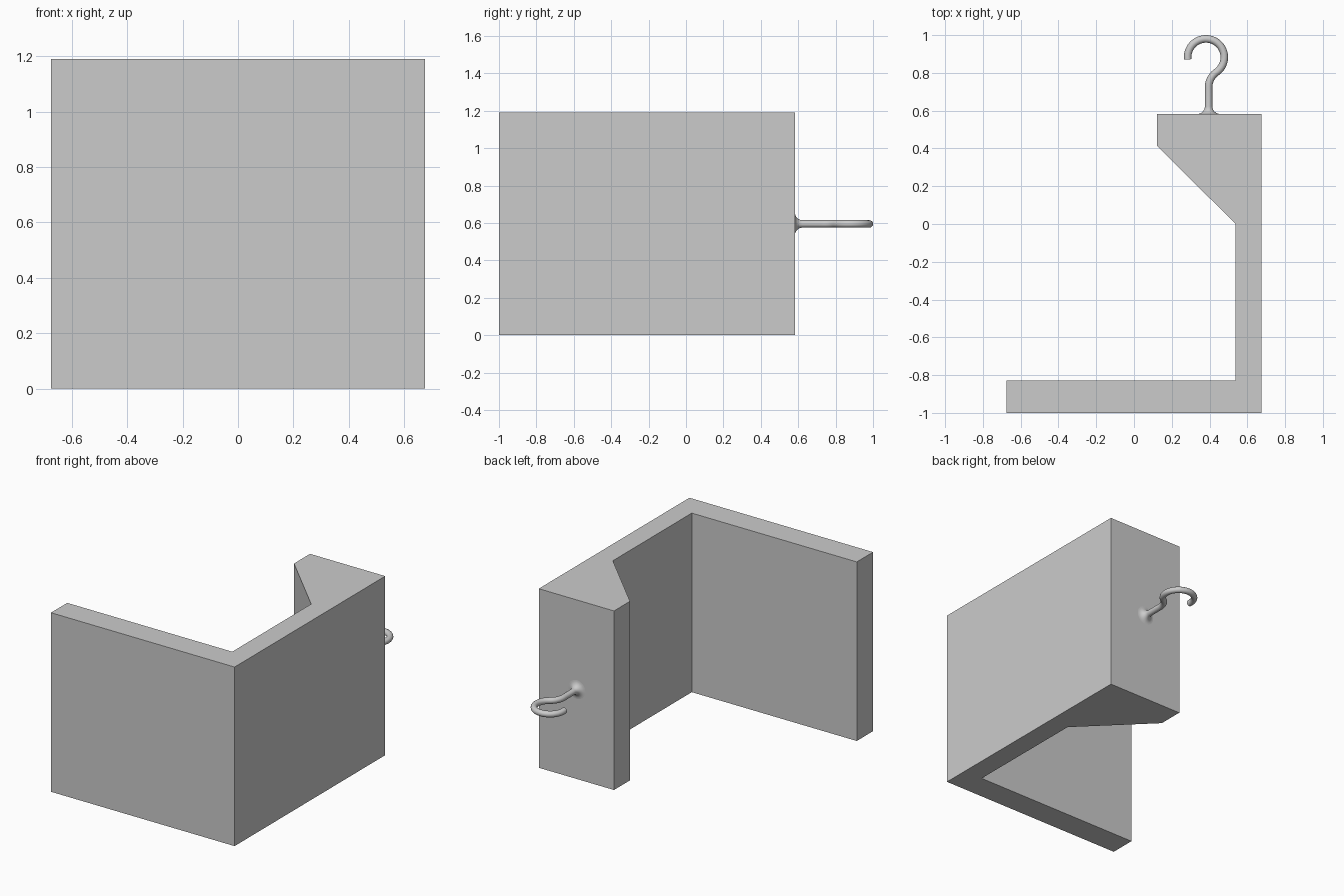
import bpy, bmesh
from math import sin, cos, radians, pi
from mathutils import Vector

cube = bpy.data.objects.get("Cube")
if cube:
    bpy.data.objects.remove(cube, do_unlink=True)

# One plain grey for everything
grey = bpy.data.materials.new("plain_grey")
grey.use_nodes = True
colour = (0.6, 0.6, 0.6, 1)
grey.diffuse_color = colour
grey.node_tree.nodes["Principled BSDF"].inputs["Base Color"].default_value = colour

HEIGHT, BACK, HOOK_Z = 1.19, 0.582, 0.595


def link(name, data):
    obj = bpy.data.objects.new(name, data)
    bpy.context.collection.objects.link(obj)
    data.materials.append(grey)
    return obj


# Bracket: plan outline extruded upward
outline = [(-0.675, -1), (0.675, -1), (0.675, BACK), (0.122, BACK),
           (0.122, 0.414), (0.538, 0), (0.538, -0.829), (-0.675, -0.829)]
bm = bmesh.new()
base = bm.faces.new([bm.verts.new((x, y, 0)) for x, y in outline])
ext = bmesh.ops.extrude_face_region(bm, geom=[base])
top = [v for v in ext["geom"] if isinstance(v, bmesh.types.BMVert)]
bmesh.ops.translate(bm, verts=top, vec=(0, 0, HEIGHT))
bmesh.ops.recalc_face_normals(bm, faces=bm.faces)
mesh = bpy.data.meshes.new("bracket")
bm.to_mesh(mesh)
bm.free()
link("bracket", mesh)


# Hook: flared foot, straight stem, reverse bend and open ring, as one swept path
def arc(centre, radius, start, end, steps):
    angles = [radians(start + (end - start) * i / steps) for i in range(steps + 1)]
    return [centre + radius * Vector((cos(a), sin(a))) for a in angles]


TUBE, STEM_X, JOIN = 0.02, 0.395, -55
ring_centre, ring_radius, bend = Vector((0.381, 0.883)), 0.097, 0.098
join = Vector((cos(radians(JOIN)), sin(radians(JOIN))))
bend_centre = ring_centre + (ring_radius + bend) * join

path = []
for i in range(9):  # concave flare, widest at the wall
    a = i / 8 * pi / 2
    path.append((Vector((STEM_X, BACK + 0.04 * (1 - cos(a)))),
                 TUBE + 0.043 * (1 - sin(a))))
bend_points = arc(bend_centre, bend, 180, 180 + JOIN, 10)
ring_points = arc(ring_centre, ring_radius, JOIN, 187, 40)
path += [(p, TUBE) for p in bend_points + ring_points[1:]]

curve = bpy.data.curves.new("hook", "CURVE")
curve.dimensions = "3D"
curve.bevel_depth = 1
curve.bevel_resolution = 6
curve.use_fill_caps = True
spline = curve.splines.new("POLY")
spline.points.add(len(path) - 1)
for point, (p, r) in zip(spline.points, path):
    point.co = (p.x, p.y, HOOK_Z, 1)
    point.radius = r
hook = link("hook", curve)

bpy.ops.object.select_all(action="DESELECT")
hook.select_set(True)
bpy.context.view_layer.objects.active = hook
bpy.ops.object.convert(target="MESH")
bpy.ops.object.shade_smooth_by_angle(angle=radians(50))
